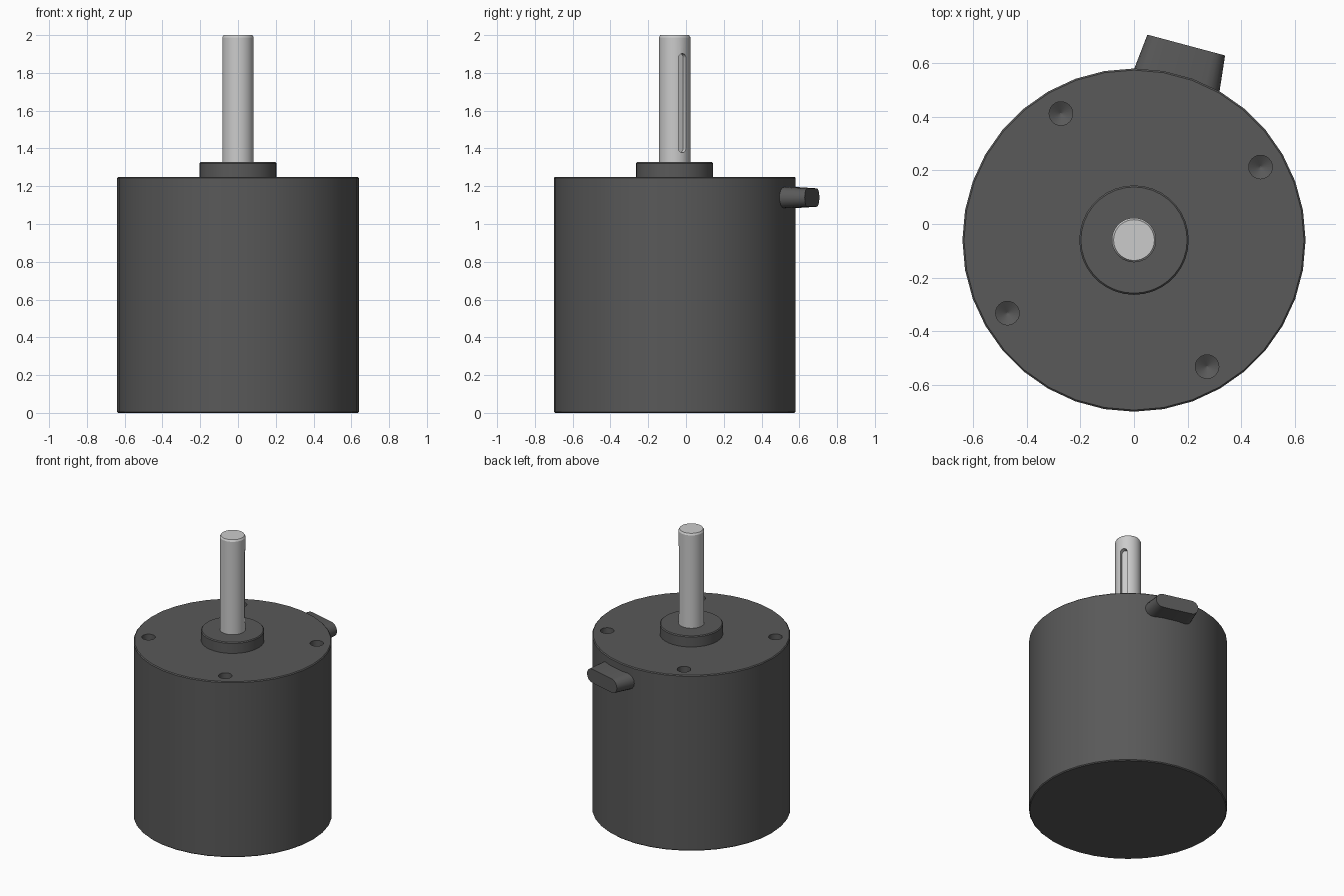
import bpy, bmesh
from math import sin, cos, pi, radians
from mathutils import Vector

if "Cube" in bpy.data.objects:
    bpy.data.objects.remove(bpy.data.objects["Cube"])

AXIS_Y = -0.06  # motor axis position


def paint(obj, name, v):
    mat = bpy.data.materials.new(name)
    mat.diffuse_color = (v, v, v, 1)
    mat.use_nodes = True
    mat.node_tree.nodes["Principled BSDF"].inputs["Base Color"].default_value = mat.diffuse_color
    obj.data.materials.append(mat)


def loft(name, rings):
    """Closed solid through rings of equal length, capped at both ends."""
    bm = bmesh.new()
    loops = [[bm.verts.new(p) for p in r] for r in rings]
    n = len(loops[0])
    for a, b in zip(loops, loops[1:]):
        for i in range(n):
            j = (i + 1) % n
            bm.faces.new((a[i], a[j], b[j], b[i]))
    bm.faces.new(loops[0][::-1])
    bm.faces.new(loops[-1])
    bmesh.ops.recalc_face_normals(bm, faces=bm.faces)
    mesh = bpy.data.meshes.new(name)
    bm.to_mesh(mesh)
    bm.free()
    obj = bpy.data.objects.new(name, mesh)
    bpy.context.collection.objects.link(obj)
    return obj


def turned(name, profile, sides, x=0, y=AXIS_Y):
    return loft(name, [[Vector((x + r * cos(2 * pi * i / sides), y + r * sin(2 * pi * i / sides), z))
                        for i in range(sides)] for r, z in profile])


def stadium(angle, dist, length, width, z, upright=False, seg=8):
    """Rounded slot outline facing radially outward at the given angle."""
    out = Vector((cos(angle), sin(angle), 0))
    side, up = Vector((-out.y, out.x, 0)), Vector((0, 0, 1))
    u, v = (up, side) if upright else (side, up)
    centre = Vector((0, AXIS_Y, z)) + out * dist
    r, half = width / 2, (length - width) / 2
    pts = []
    for end in (1, -1):
        for i in range(seg + 1):
            t = -pi / 2 + pi * i / seg
            pts.append(centre + u * end * (half + r * cos(t)) + v * end * r * sin(t))
    return pts


def cut(obj, cutter):
    cutter.hide_render = True
    mod = obj.modifiers.new("cut", 'BOOLEAN')
    mod.operation, mod.solver, mod.object = 'DIFFERENCE', 'EXACT', cutter
    bpy.context.view_layer.objects.active = obj
    bpy.ops.object.modifier_apply(modifier=mod.name)
    bpy.data.objects.remove(cutter)


def smooth(obj):
    for p in obj.data.polygons:
        p.use_smooth = True
    obj.data.set_sharp_from_angle(angle=radians(30))


# Motor body with raised boss
body = turned("motor_body", [(.634, 0), (.64, .006), (.64, 1.244), (.634, 1.25), (.204, 1.25),
                             (.204, 1.321), (.198, 1.327)], 36)

# Four drilled mounting holes with conical bottoms
for k in range(4):
    a = radians(30 + 90 * k)
    cut(body, turned("hole_cutter", [(.003, 1.115), (.044, 1.14), (.044, 1.3)], 24,
                     .545 * cos(a), AXIS_Y + .545 * sin(a)))

# Shaft with chamfered tip and keyway
shaft = turned("shaft", [(.083, 1.31), (.083, 1.988), (.076, 2.0)], 36)
key = radians(30)
cut(shaft, loft("keyway_cutter", [stadium(key, d, .525, .046, 1.64, True) for d in (.05, .12)]))

# Tapered cable outlet on the side
outlet = loft("cable_outlet", [stadium(radians(75), .605, .332, .116, 1.14),
                               stadium(radians(75), .753, .30, .097, 1.14)])

paint(body, "dark_metal", .1)
outlet.data.materials.append(body.data.materials[0])
paint(shaft, "steel", .6)
for o in (body, shaft, outlet):
    smooth(o)
